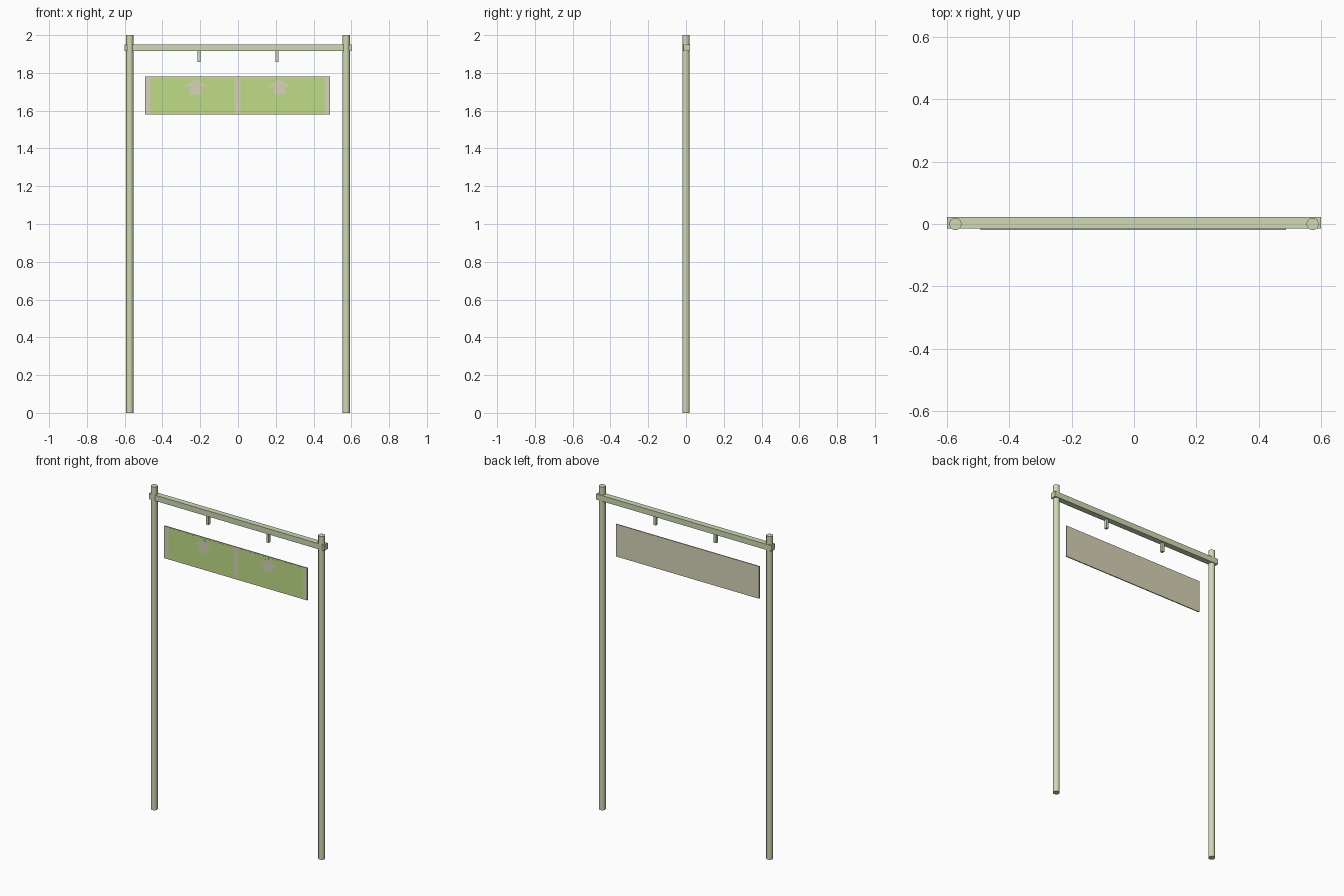
import bpy, bmesh
from mathutils import Matrix

if "Cube" in bpy.data.objects:
    bpy.data.objects.remove(bpy.data.objects["Cube"])


def material(name, color):
    m = bpy.data.materials.new(name)
    m.diffuse_color = (*color, 1)
    m.use_nodes = True
    m.node_tree.nodes["Principled BSDF"].inputs["Base Color"].default_value = m.diffuse_color
    return m


METAL = material("painted_metal", (0.62, 0.70, 0.46))
BACKING = material("beige_board", (0.68, 0.66, 0.48))
GREEN = material("sign_green", (0.52, 0.72, 0.24))


def finish(name, bm, mat):
    bmesh.ops.recalc_face_normals(bm, faces=bm.faces)
    mesh = bpy.data.meshes.new(name)
    bm.to_mesh(mesh)
    bm.free()
    mesh.materials.append(mat)
    ob = bpy.data.objects.new(name, mesh)
    bpy.context.collection.objects.link(ob)
    return ob


def box(name, lo, hi, mat):
    bm = bmesh.new()
    bmesh.ops.create_cube(bm, size=1)
    for v in bm.verts:
        v.co = [lo[i] + (v.co[i] + 0.5) * (hi[i] - lo[i]) for i in range(3)]
    return finish(name, bm, mat)


def post(name, x):
    bm = bmesh.new()
    bmesh.ops.create_cone(bm, cap_ends=True, segments=24, radius1=0.0195,
                          radius2=0.0195, depth=2,
                          matrix=Matrix.Translation((x, 0, 1)))
    ob = finish(name, bm, METAL)
    bpy.ops.object.select_all(action='DESELECT')
    ob.select_set(True)
    bpy.context.view_layer.objects.active = ob
    bpy.ops.object.shade_smooth_by_angle()


def arrow(name, cx):
    # flat up-pointing arrow extruded a hair off the board
    half = [(0.0, 1.768), (0.066, 1.724), (0.03, 1.724), (0.03, 1.686)]
    outline = half + [(-x, z) for x, z in reversed(half[1:])]
    bm = bmesh.new()
    face = bm.faces.new([bm.verts.new((cx + x, -0.0195, z)) for x, z in outline])
    ext = bmesh.ops.extrude_face_region(bm, geom=[face])
    moved = [g for g in ext["geom"] if isinstance(g, bmesh.types.BMVert)]
    bmesh.ops.translate(bm, verts=moved, vec=(0, 0.001, 0))
    finish(name, bm, BACKING)


# Posts and hanger stubs, left and right
for side, s in (("left", -1), ("right", 1)):
    post(side + "_post", s * 0.573)
    box(side + "_hanger", (s * 0.206 - 0.008, -0.006, 1.858),
        (s * 0.206 + 0.008, 0.012, 1.92), METAL)

# Cross bar through both posts
box("cross_bar", (-0.6, -0.014, 1.915), (0.6, 0.022, 1.95), METAL)

# Sign board with two green fields and arrows
box("sign_board", (-0.492, -0.0185, 1.58), (0.487, -0.012, 1.78), BACKING)
for side, x0, x1, cx in (("left", -0.463, -0.018, -0.223),
                         ("right", 0.014, 0.459, 0.219)):
    box(side + "_green_field", (x0, -0.019, 1.586), (x1, -0.018, 1.774), GREEN)
    arrow(side + "_arrow", cx)
